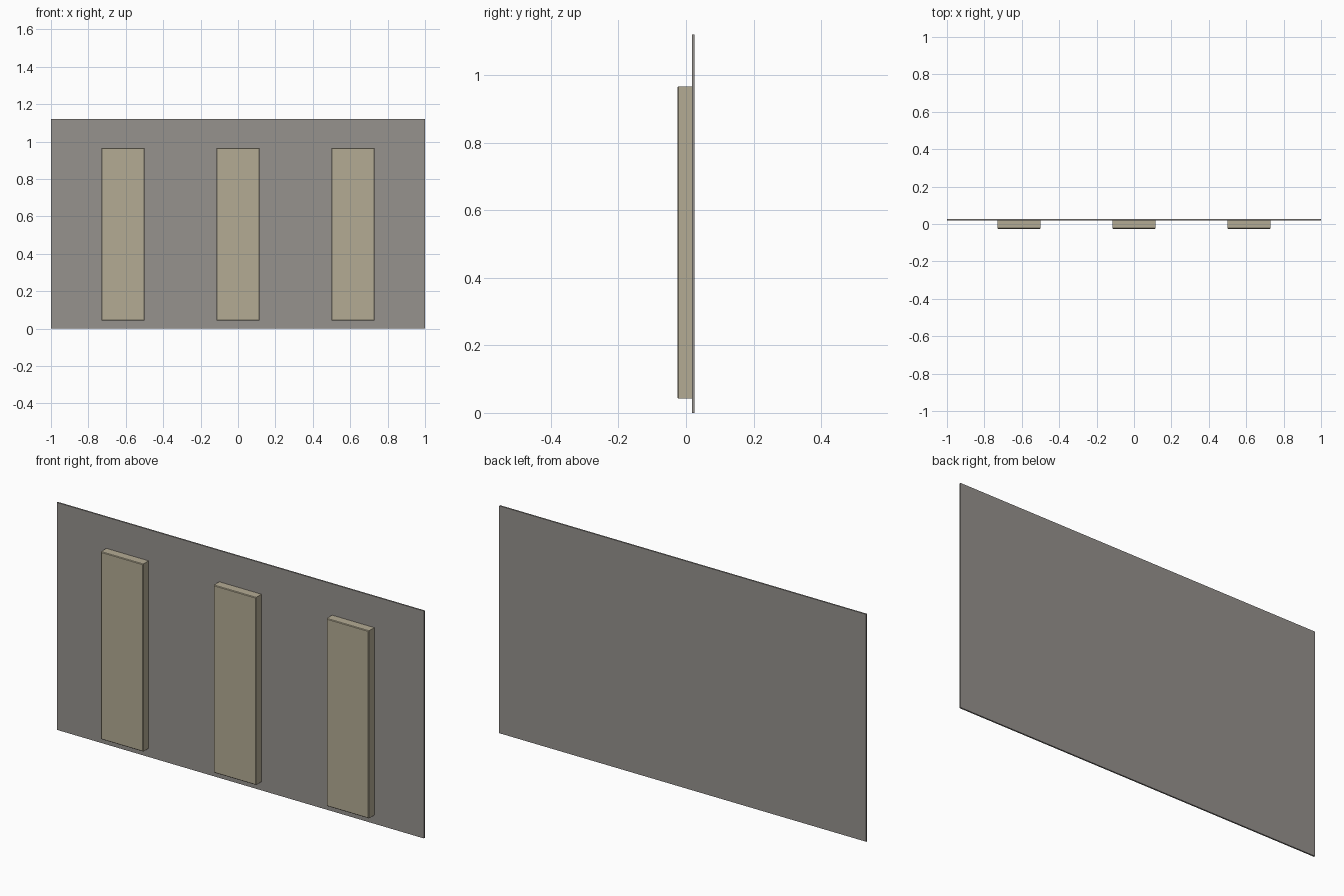
import bpy, bmesh

if "Cube" in bpy.data.objects:
    bpy.data.objects.remove(bpy.data.objects["Cube"])


def material(name, rgb):
    m = bpy.data.materials.new(name)
    m.diffuse_color = (*rgb, 1.0)
    m.use_nodes = True
    m.node_tree.nodes["Principled BSDF"].inputs["Base Color"].default_value = m.diffuse_color
    return m


def box(name, lo, hi, mat, front_bevel=0.0):
    bm = bmesh.new()
    bmesh.ops.create_cube(bm, size=1.0)
    for v in bm.verts:
        for i in range(3):
            v.co[i] = lo[i] + (v.co[i] + 0.5) * (hi[i] - lo[i])
    if front_bevel:
        # soften only the edges around the front face
        edges = [e for e in bm.edges if all(abs(v.co.y - lo[1]) < 1e-5 for v in e.verts)]
        bmesh.ops.bevel(bm, geom=edges, offset=front_bevel, segments=1, affect='EDGES')
    bmesh.ops.recalc_face_normals(bm, faces=bm.faces)
    mesh = bpy.data.meshes.new(name)
    bm.to_mesh(mesh)
    bm.free()
    mesh.materials.append(mat)
    ob = bpy.data.objects.new(name, mesh)
    bpy.context.collection.objects.link(ob)
    return ob


grey = material("warm_grey", (0.305, 0.287, 0.270))
beige = material("beige", (0.456, 0.407, 0.296))

# Thin backing panel
box("back_panel", (-1.0, 0.018, 0.0), (1.0, 0.0255, 1.12), grey)

# Three upright boards on the front
for i, x in enumerate((-0.615, 0.0, 0.615)):
    box(f"upright_board_{i + 1}", (x - 0.115, -0.0255, 0.042),
        (x + 0.115, 0.018, 0.966), beige, 0.003)
